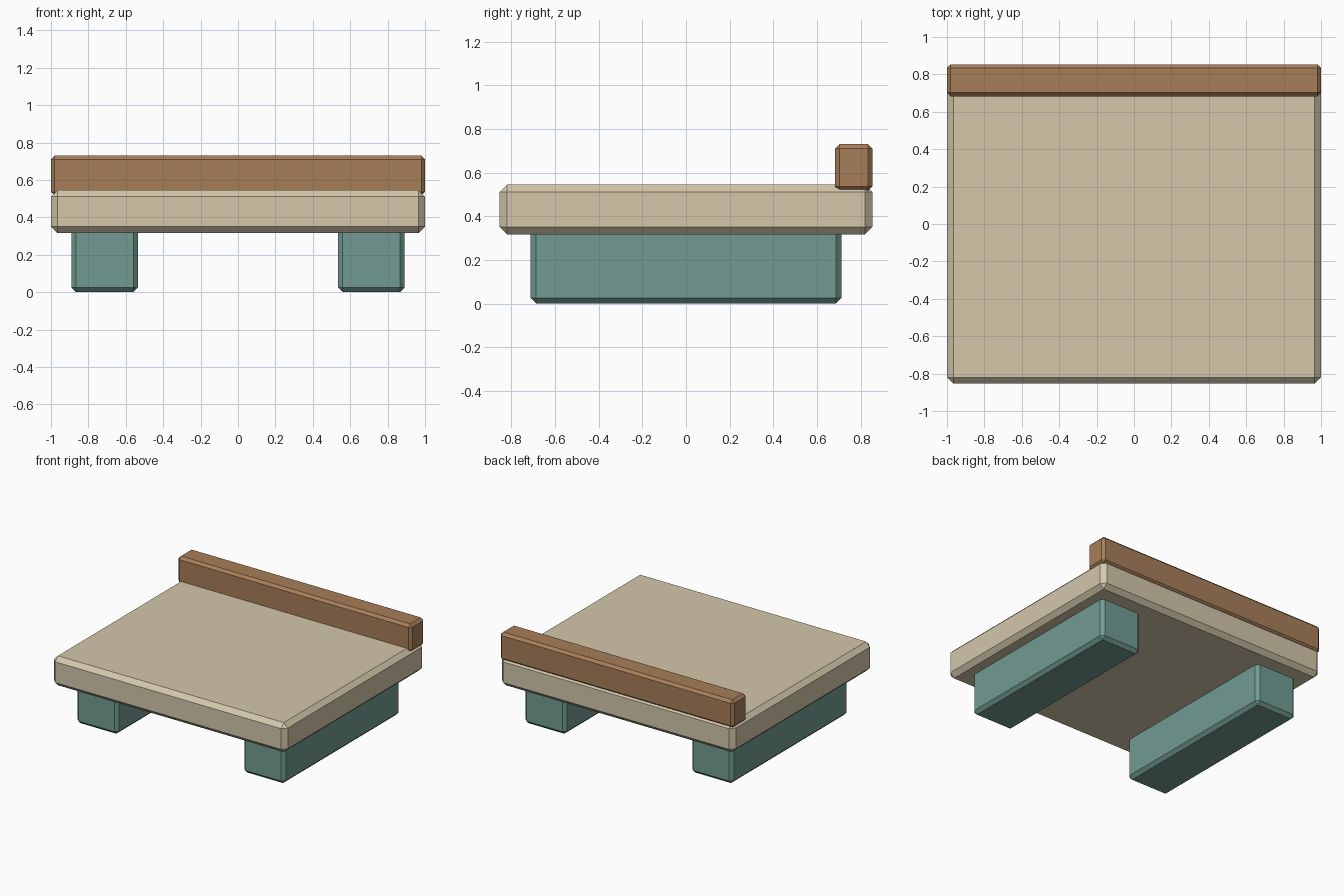
import bpy
import bmesh

if "Cube" in bpy.data.objects:
    bpy.data.objects.remove(bpy.data.objects["Cube"])


def material(name, color):
    mat = bpy.data.materials.new(name)
    mat.diffuse_color = (*color, 1)
    mat.use_nodes = True
    mat.node_tree.nodes["Principled BSDF"].inputs["Base Color"].default_value = mat.diffuse_color
    return mat


def chamfered_box(name, lo, hi, chamfer, mat):
    """Axis-aligned box between two corners, with flat one-segment chamfers."""
    bm = bmesh.new()
    bmesh.ops.create_cube(bm, size=1)
    for v in bm.verts:
        v.co = [(a + b) / 2 + c * (b - a) for a, b, c in zip(lo, hi, v.co)]
    bmesh.ops.bevel(bm, geom=bm.edges[:], offset=chamfer, segments=1,
                    profile=0.5, affect='EDGES')
    bmesh.ops.recalc_face_normals(bm, faces=bm.faces[:])
    mesh = bpy.data.meshes.new(name)
    bm.to_mesh(mesh)
    bm.free()
    mesh.materials.append(mat)
    obj = bpy.data.objects.new(name, mesh)
    bpy.context.collection.objects.link(obj)
    return obj


beige = material("beige", (0.66, 0.58, 0.41))
brown = material("brown", (0.39, 0.21, 0.10))
teal = material("teal", (0.17, 0.33, 0.29))

# Thick platform
chamfered_box("platform", (-1, -0.854, 0.317), (1, 0.854, 0.545), 0.034, beige)

# Raised rail along the back edge, slightly sunk into the platform
chamfered_box("back_rail", (-1, 0.683, 0.516), (1, 0.854, 0.73), 0.02, brown)

# Two runners below, tops hidden inside the platform
for side, x in (("left", -0.713), ("right", 0.713)):
    chamfered_box(side + "_runner", (x - 0.178, -0.712, 0),
                  (x + 0.178, 0.712, 0.356), 0.025, teal)
